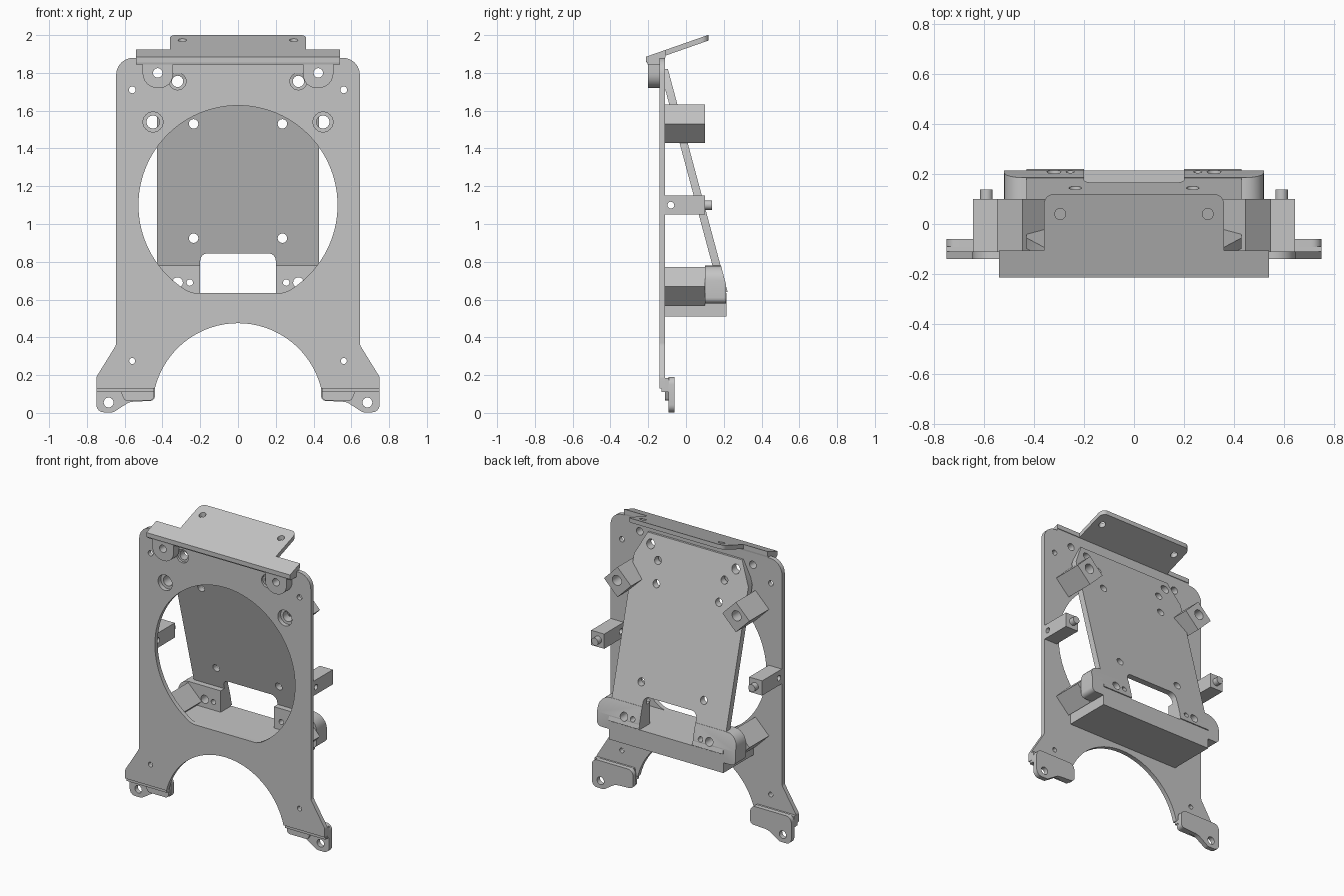
import bpy, bmesh
from math import sin, cos, pi
from mathutils import Vector

cube = bpy.data.objects.get("Cube")
if cube:
    bpy.data.objects.remove(cube)

GREY = (0.56, 0.56, 0.56, 1)
grey = bpy.data.materials.new("plain grey")
grey.use_nodes = True
grey.diffuse_color = GREY
grey.node_tree.nodes["Principled BSDF"].inputs["Base Color"].default_value = GREY

SLOPE = 0.268            # lean of the rear panel
BACK = -0.11             # rear of the main plate


def circle(x, z, r, n=32):
    return [(x + r * cos(2 * pi * i / n), z + r * sin(2 * pi * i / n)) for i in range(n)]


def rect(x0, x1, z0, z1):
    return [(x0, z0), (x1, z0), (x1, z1), (x0, z1)]


def rounded(corners, steps=6):
    """Polygon whose corners (x, y, radius) are rounded off."""
    out = []
    for i, c in enumerate(corners):
        p = Vector(c[:2])
        r = c[2] if len(c) > 2 else 0
        if not r:
            out.append(tuple(p))
            continue
        a = (Vector(corners[i - 1][:2]) - p).normalized()
        b = (Vector(corners[(i + 1) % len(corners)][:2]) - p).normalized()
        half = a.angle(b) / 2
        centre = p + (a + b).normalized() * (r / sin(half))
        reach = r * cos(half) / sin(half)
        start = (p + a * reach - centre).normalized()
        end = (p + b * reach - centre).normalized()
        turn = pi - 2 * half
        for k in range(steps + 1):
            t = k / steps
            d = (start * sin((1 - t) * turn) + end * sin(t * turn)) / sin(turn)
            out.append(tuple(centre + d * r))
    return out


def flip(points, s):
    return [(s * x, z) for x, z in points]


def prism(name, shapes, t0, t1, axis="y", shear=None):
    """Extrude one or more outlines between t0 and t1 along an axis."""
    place = {"x": lambda u, v, t: (t, u, v), "y": lambda u, v, t: (u, t, v),
             "z": lambda u, v, t: (u, v, t)}[axis]
    bm = bmesh.new()
    for shape in shapes:
        low = [bm.verts.new(place(u, v, t0)) for u, v in shape]
        high = [bm.verts.new(place(u, v, t1)) for u, v in shape]
        bm.faces.new(low)
        bm.faces.new(high)
        for i in range(len(low)):
            j = (i + 1) % len(low)
            bm.faces.new((low[i], low[j], high[j], high[i]))
    if shear:
        for v in bm.verts:
            v.co = shear(v.co)
    bmesh.ops.recalc_face_normals(bm, faces=bm.faces)
    mesh = bpy.data.meshes.new(name)
    bm.to_mesh(mesh)
    bm.free()
    mesh.materials.append(grey)
    ob = bpy.data.objects.new(name, mesh)
    bpy.context.collection.objects.link(ob)
    return ob


def cut(ob, shapes, t0=-1, t1=1, axis="y"):
    cutter = prism("cutter", shapes, t0, t1, axis)
    cutter.hide_render = True
    mod = ob.modifiers.new("cut", "BOOLEAN")
    mod.operation = "DIFFERENCE"
    mod.solver = "EXACT"
    mod.object = cutter
    bpy.context.view_layer.objects.active = ob
    bpy.ops.object.modifier_apply(modifier=mod.name)
    bpy.data.objects.remove(cutter)


def pair(x, z, r):
    return [circle(s * x, z, r, 24) for s in (-1, 1)]


parts = []

# Main plate: rounded top, flared legs, arch below
right = rounded([(0.44, 0.13), (0.75, 0.13), (0.75, 0.19, 0.03), (0.645, 0.36, 0.04),
                 (0.645, 1.88, 0.09), (0, 1.88)])[:-1]
arch = []
for i in range(33):
    a = pi - 0.24 - (pi - 0.48) * i / 32
    arch.append((0.453 * cos(a), 0.022 + 0.453 * sin(a)))
left = flip(right[1:], -1)[::-1]
plate = prism("main_plate", [arch + right[1:] + left], -0.14, BACK)
opening = [(x, max(z, 0.635)) for x, z in circle(0, 1.1, 0.527, 96)]
opening = [p for i, p in enumerate(opening)
           if p[1] > 0.636 or opening[i - 1][1] > 0.636 or opening[(i + 1) % 96][1] > 0.636]
cut(plate, [opening] + pair(0.56, 1.71, 0.018) + pair(0.56, 0.275, 0.016)
    + pair(0.425, 1.8, 0.025) + pair(0.45, 1.54, 0.053) + pair(0.32, 1.755, 0.03))
cut(plate, pair(0.32, 1.755, 0.045), -0.2, -0.125)
parts.append(plate)

# Leaning rear panel with chamfered top and notched foot
outline = [(-0.43, 0.64), (0.43, 0.64), (0.43, 1.67), (0.355, 1.82), (-0.355, 1.82), (-0.43, 1.67)]
panel = prism("rear_panel", [outline], 0.14, 0.183,
              shear=lambda c: (c.x, c.y - SLOPE * (c.z - 0.78), c.z))
notch = rounded([(-0.2, 0.6), (0.2, 0.6), (0.2, 0.845, 0.04), (-0.2, 0.845, 0.04)])
foot_holes = pair(0.32, 0.69, 0.028) + pair(0.255, 0.69, 0.017)
cut(panel, [notch] + pair(0.235, 1.53, 0.025) + pair(0.235, 0.925, 0.025)
    + pair(0.32, 1.755, 0.03) + pair(0.25, 1.67, 0.025) + foot_holes)
parts.append(panel)

# Thick rounded bar along the panel foot
bar = prism("panel_foot_bar", [rounded([(-0.52, 0.58, 0.03), (0.52, 0.58, 0.03),
                                       (0.52, 0.78, 0.08), (-0.52, 0.78, 0.08)])], 0.10, 0.213)
cut(bar, [[(0.217, 0.66), (0.153, 0.9), (0.4, 0.9), (0.4, 0.66)]], axis="x")
cut(bar, [rect(-0.2, 0.2, 0.635, 0.9)] + foot_holes)
parts.append(bar)

# Shelf joining the plate to the panel foot
parts.append(prism("shelf", [rect(-0.43, 0.43, 0.51, 0.635)], BACK, 0.214))

for s, side in ((1, "left"), (-1, "right")):
    # Diamond posts around the opening
    for z, level in ((1.53, "upper"), (0.67, "lower")):
        post = prism(f"{level}_post_{side}", [circle(s * 0.445, z, 0.102, 4)], BACK, 0.10)
        if level == "upper":
            cut(post, [circle(s * 0.45, 1.54, 0.034)])
        parts.append(post)

    # Side arm with a pin and a cross hole
    arm = prism(f"side_arm_{side}", [rect(*sorted((s * 0.545, s * 0.643)), 1.05, 1.15)], BACK, 0.10)
    cut(arm, [circle(-0.08, 1.1, 0.018, 20)], axis="x")
    parts.append(arm)
    parts.append(prism(f"arm_pin_{side}", [circle(s * 0.59, 1.1, 0.025, 24)], 0.09, 0.138))

    # Mounting foot, set back behind the plate
    profile = rounded([(0.44, 0.065, 0.025), (0.575, 0.058, 0.08), (0.66, 0.003, 0.03),
                       (0.75, 0.003, 0.04), (0.75, 0.19, 0.04), (0.44, 0.19, 0.04)])
    foot = prism(f"foot_{side}", [flip(profile, s)], -0.092, -0.06)
    cut(foot, [circle(s * 0.685, 0.055, 0.026)])
    parts.append(foot)
    spacer = rounded([(0.44, 0.065, 0.025), (0.6, 0.065, 0.02), (0.62, 0.11), (0.75, 0.11),
                      (0.75, 0.185), (0.46, 0.185)])
    parts.append(prism(f"foot_spacer_{side}", [flip(spacer, s)], BACK, -0.09))
    step = rect(0.445, 0.748, 0.11, 0.132)
    parts.append(prism(f"foot_step_{side}", [flip(step, s)], -0.13, -0.1))

    # Rounded screw tab under the top bracket
    tab = rounded([(0.345, 1.87), (0.345, 1.72, 0.07), (0.505, 1.72, 0.078), (0.505, 1.87)])
    tab = prism(f"bracket_tab_{side}", [flip(tab, s)], -0.2, -0.14)
    cut(tab, [circle(s * 0.425, 1.8, 0.025, 24)])
    parts.append(tab)

# Top bracket: tilted tray and front lip
tray = rounded([(-0.54, -0.213), (0.54, -0.213), (0.54, -0.105), (0.36, -0.105),
                (0.36, 0.12, 0.04), (-0.36, 0.12, 0.04), (-0.36, -0.105), (-0.54, -0.105)])
tray = prism("bracket_tray", [tray], 1.855, 1.885, "z",
             shear=lambda c: (c.x, c.y, c.z + 0.35 * (c.y + 0.213)))
cut(tray, pair(0.295, 0.04, 0.022), 1, 3, "z")
parts.append(tray)
lip = [(-0.213, 1.882), (-0.203, 1.845), (-0.14, 1.845), (-0.14, 1.88), (-0.11, 1.88),
       (-0.105, 1.915)]
parts.append(prism("bracket_lip", [lip], -0.539, 0.539, "x"))

# Smooth round walls, keep the edges crisp
bpy.ops.object.select_all(action="DESELECT")
for ob in parts:
    ob.select_set(True)
bpy.context.view_layer.objects.active = plate
bpy.ops.object.shade_smooth_by_angle(angle=pi / 6)
